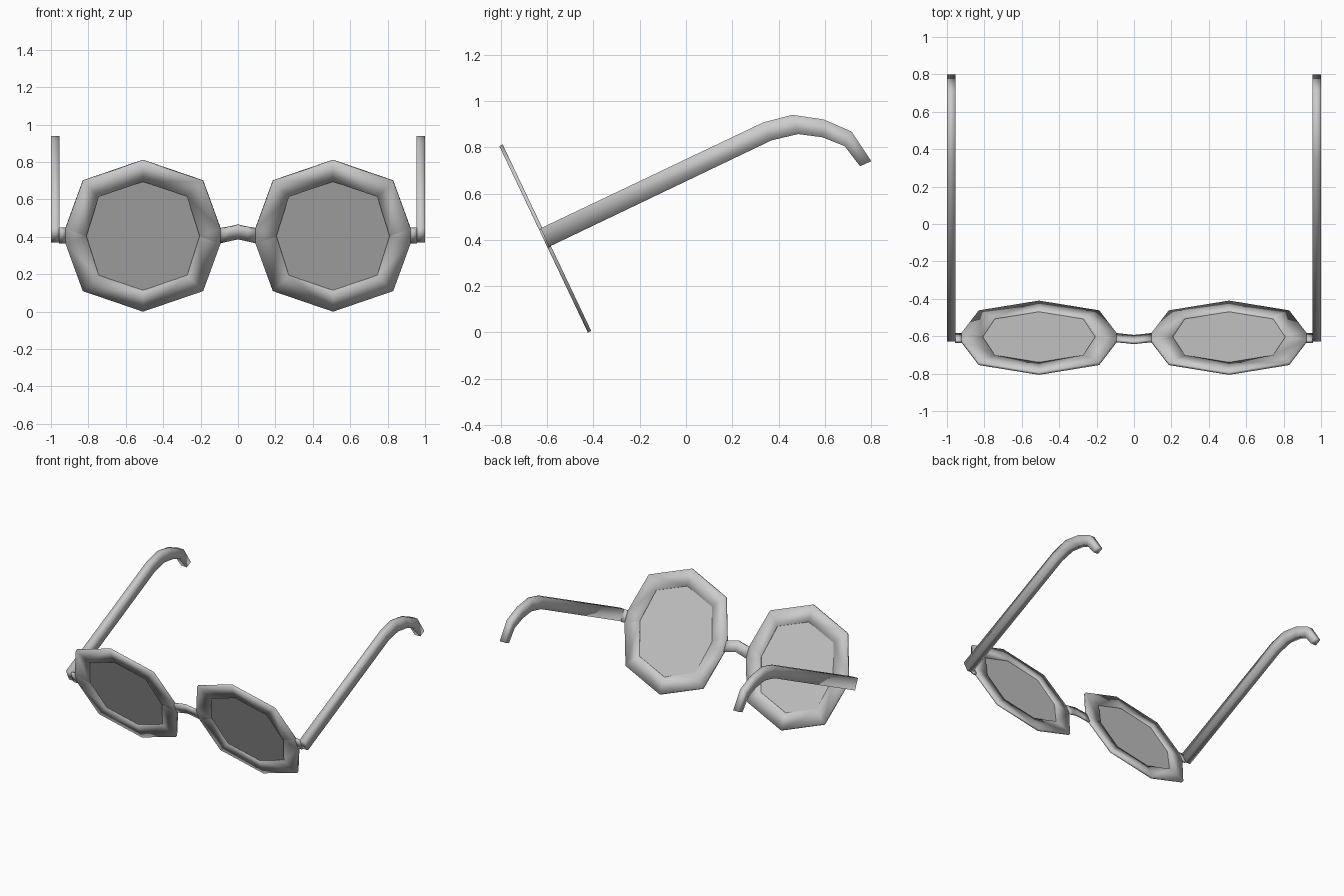
import bpy, bmesh, math
from mathutils import Vector, Matrix

if "Cube" in bpy.data.objects:
    bpy.data.objects.remove(bpy.data.objects["Cube"])

# Front frame is tilted back: local (x, depth, height) -> world
TILT = Matrix.Translation((0, -0.608, 0.406)) @ Matrix.Rotation(math.radians(25.4), 4, 'X')
LENS_X = 0.508
HALF = Vector((0, 0.008, 0))


def finish(name, bm, mirror, smooth):
    bmesh.ops.recalc_face_normals(bm, faces=bm.faces)
    for f in bm.faces:
        f.smooth = smooth
    me = bpy.data.meshes.new(name)
    bm.to_mesh(me)
    bm.free()
    ob = bpy.data.objects.new(name, me)
    bpy.context.collection.objects.link(ob)
    if mirror:
        ob.modifiers.new("mirror", 'MIRROR').use_mirror_merge = False
    return ob


def band(name, a, b, half, xf=Matrix(), closed=False, mirror=True):
    """Box-section strip running between two rows of points, 2*half thick."""
    bm = bmesh.new()
    rows = [[bm.verts.new(xf @ (p + s)) for p in (Vector(p), Vector(q)) for s in (-half, half)]
            for p, q in zip(a, b)]
    loop = (0, 1, 3, 2)
    n = len(rows)
    for i in range(n if closed else n - 1):
        r, s = rows[i], rows[(i + 1) % n]
        for k in range(4):
            j, l = loop[k], loop[(k + 1) % 4]
            bm.faces.new((r[j], r[l], s[l], s[j]))
    if not closed:
        for r in (rows[0], rows[-1]):
            bm.faces.new([r[j] for j in loop])
    return finish(name, bm, mirror, True)


def ring(quarter):
    """Mirror a quarter outline (right side to top) into a full closed ring."""
    half = quarter + [(-x, z) for x, z in reversed(quarter[:-1])]
    full = half + [(-x, -z) for x, z in half[:-1] if True]
    full = half + [(x, -z) for x, z in reversed(half)]
    return [(LENS_X + x, 0, z) for x, z in full]


# Rims: octagons whose side corners are blunted where bridge and hinges join
outer = ring([(0.414, 0.045), (0.322, 0.324), (0, 0.446)])
inner = ring([(0.302, 0.003), (0.236, 0.234), (0, 0.323)])
band("rim", outer, inner, HALF, TILT, closed=True)

# Lenses: flat panes in the middle of the rims
bm = bmesh.new()
bm.faces.new([bm.verts.new(TILT @ Vector(p)) for p in inner])
finish("lens", bm, True, False)

# Bridge: shallow arch between the rims
xs = (-0.094, -0.05, 0, 0.05, 0.094)
band("bridge", [(x, 0, z) for x, z in zip(xs, (0.042, 0.05, 0.063, 0.05, 0.042))],
     [(x, 0, z) for x, z in zip(xs, (-0.042, -0.03, -0.018, -0.03, -0.042))],
     HALF, TILT, mirror=False)

# Hinges: short tabs out to the temples
band("hinge", [(0.922, 0, 0.046), (0.956, 0, 0.046)],
     [(0.922, 0, -0.042), (0.956, 0, -0.042)], HALF, TILT)

# Temples: straight arms with a hooked ear end
upper = [(-0.628, 0.45), (0.335, 0.908), (0.46, 0.94), (0.595, 0.92), (0.715, 0.868), (0.80, 0.74)]
lower = [(-0.592, 0.37), (0.37, 0.83), (0.485, 0.857), (0.59, 0.843), (0.685, 0.805), (0.752, 0.718)]
band("temple", [(0.9775, y, z) for y, z in upper],
     [(0.9775, y, z) for y, z in lower], Vector((0.0225, 0, 0)))
